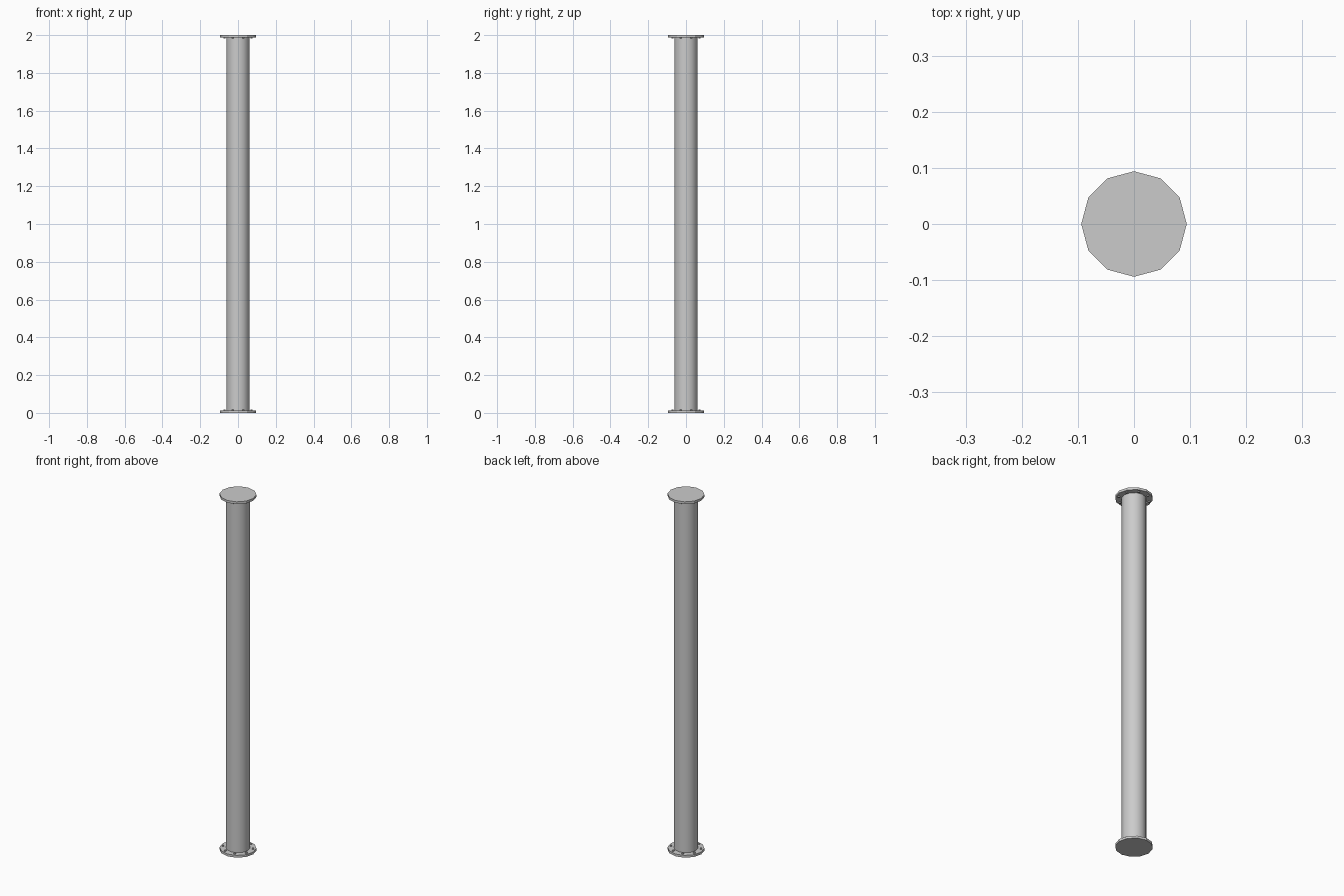
import bpy, math

if "Cube" in bpy.data.objects:
    bpy.data.objects.remove(bpy.data.objects["Cube"])

FLANGE_R, FLANGE_T = 0.094, 0.013
PIPE_R, BOLT_RING = 0.062, 0.078
BOLT_R, BOLT_H, BOLTS = 0.006, 0.008, 8


def cylinder(name, sides, r, z0, z1, x=0, y=0, turn=0):
    bpy.ops.mesh.primitive_cylinder_add(vertices=sides, radius=r, depth=z1 - z0,
                                        location=(x, y, (z0 + z1) / 2),
                                        rotation=(0, 0, turn))
    ob = bpy.context.object
    ob.name = name
    return ob


# Long pipe between the flanges
pipe = cylinder("pipe", 12, PIPE_R, FLANGE_T / 2, 2 - FLANGE_T / 2)
bpy.ops.object.shade_smooth_by_angle(angle=math.radians(40))

# End flanges with a ring of bolts on the inner faces
for end, z0, b0 in (("bottom", 0, FLANGE_T - 0.002),
                    ("top", 2 - FLANGE_T, 2 - FLANGE_T - BOLT_H + 0.002)):
    cylinder(end + "_flange", 12, FLANGE_R, z0, z0 + FLANGE_T)
    for i in range(BOLTS):
        a = 2 * math.pi * (i + 0.5) / BOLTS
        cylinder(f"{end}_bolt_{i + 1}", 6, BOLT_R, b0, b0 + BOLT_H,
                 BOLT_RING * math.cos(a), BOLT_RING * math.sin(a), a)
